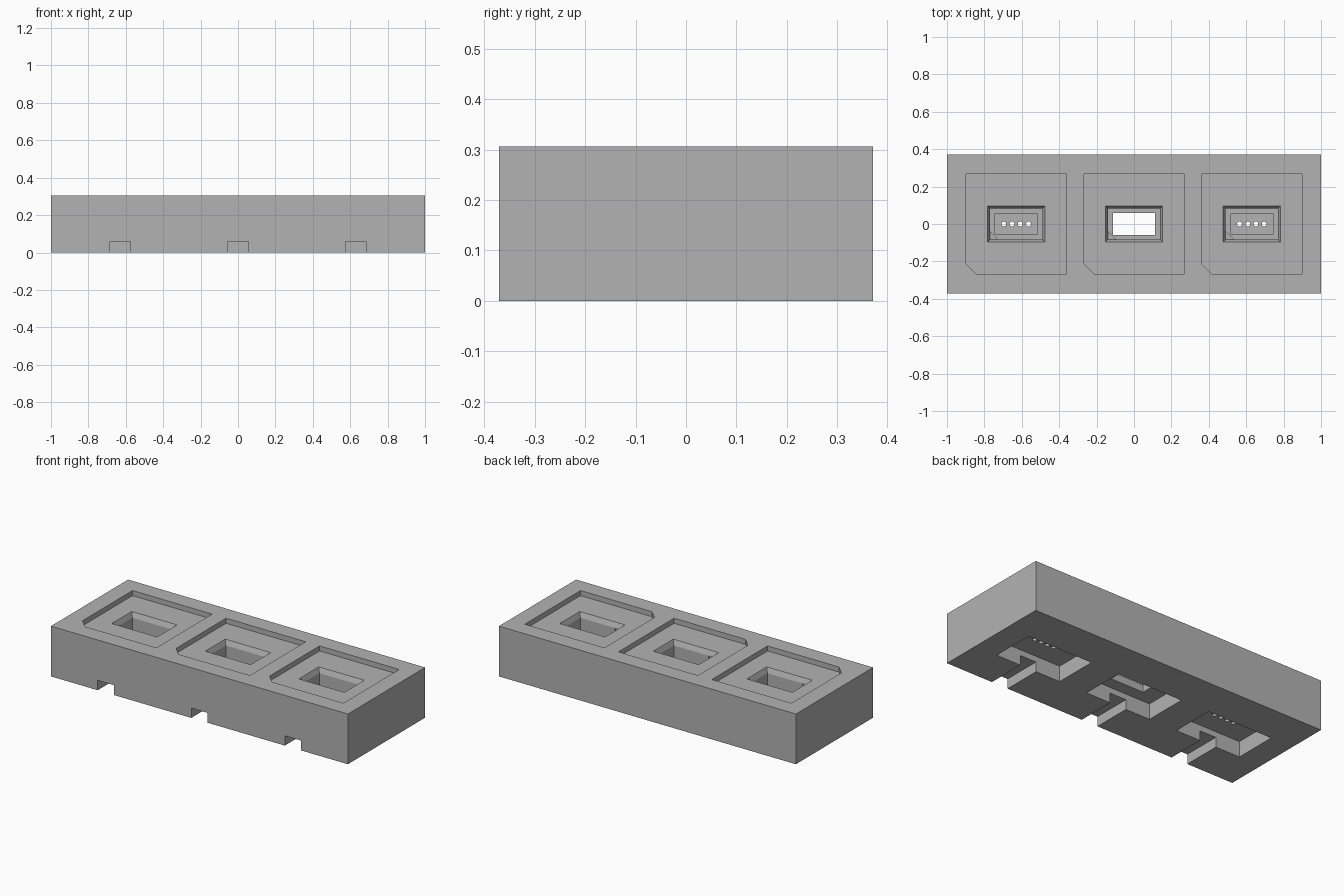
import bpy, bmesh, math

if "Cube" in bpy.data.objects:
    bpy.data.objects.remove(bpy.data.objects["Cube"], do_unlink=True)

grey = bpy.data.materials.new("matte grey")
grey.use_nodes = True
colour = (0.45, 0.45, 0.45, 1)
grey.diffuse_color = colour
grey.node_tree.nodes["Principled BSDF"].inputs["Base Color"].default_value = colour

TOP, SEAT, BEVEL, FLOOR, WELL, RECESS = 0.306, 0.275, 0.245, 0.14, 0.118, 0.095


def outline(hx, hy, key=0):
    """Rectangle with an optional key corner cut at front left of the outline."""
    start = [(-hx, -hy + key), (-hx + key, -hy)] if key else [(-hx, -hy)]
    return start + [(hx, -hy), (hx, hy), (-hx, hy)]


def solid(name, low, high, z0, z1, centre=(0, 0)):
    """Closed solid between two outlines with equal point counts."""
    bm = bmesh.new()
    rings = [[bm.verts.new((x + centre[0], y + centre[1], z)) for x, y in pts]
             for pts, z in ((low, z0), (high, z1))]
    n = len(low)
    bm.faces.new(rings[0][::-1])
    bm.faces.new(rings[1])
    for i in range(n):
        j = (i + 1) % n
        bm.faces.new((rings[0][i], rings[0][j], rings[1][j], rings[1][i]))
    mesh = bpy.data.meshes.new(name)
    bm.to_mesh(mesh)
    bm.free()
    obj = bpy.data.objects.new(name, mesh)
    bpy.context.collection.objects.link(obj)
    mesh.materials.append(grey)
    return obj


def cut(target, low, z0, z1, centre, high=None):
    """Subtract a solid from the target and discard the cutter."""
    cutter = solid("cutter", low, high or low, z0, z1, centre)
    cutter.hide_render = True
    mod = target.modifiers.new("cut", "BOOLEAN")
    mod.operation, mod.solver, mod.object = "DIFFERENCE", "EXACT", cutter
    bpy.context.view_layer.objects.active = target
    bpy.ops.object.modifier_apply(modifier=mod.name)
    bpy.data.objects.remove(cutter, do_unlink=True)


block = solid("fixture_block", outline(1, 0.371), outline(1, 0.371), 0, TOP)

for x in (-0.63, 0, 0.63):
    at = (x, 0)
    # Shallow keyed seat in the top
    cut(block, outline(0.268, 0.268, 0.055), SEAT, TOP + 0.1, at)
    # Socket with keyed corner and sloped lead-in
    cut(block, outline(0.14, 0.083, 0.045), FLOOR, SEAT + 0.01, at)
    cut(block, outline(0.14, 0.083), BEVEL, SEAT, at, outline(0.153, 0.096))
    # Recess underneath and cable slot to the front
    cut(block, outline(0.22, 0.133), -0.1, RECESS, at)
    cut(block, outline(0.055, 0.2), -0.1, 0.06, (x, -0.3))
    if x == 0:
        # Open window through the middle socket
        cut(block, outline(0.112, 0.058), 0.05, FLOOR + 0.02, at)
    else:
        # Shallow well with four pin holes
        cut(block, outline(0.112, 0.055), WELL, FLOOR + 0.02, at)
        hole = [(0.013 * math.cos(a), 0.013 * math.sin(a))
                for a in (math.tau * i / 16 for i in range(16))]
        for k in range(4):
            cut(block, hole, 0.05, FLOOR, (x + (k - 1.5) * 0.044, 0))
